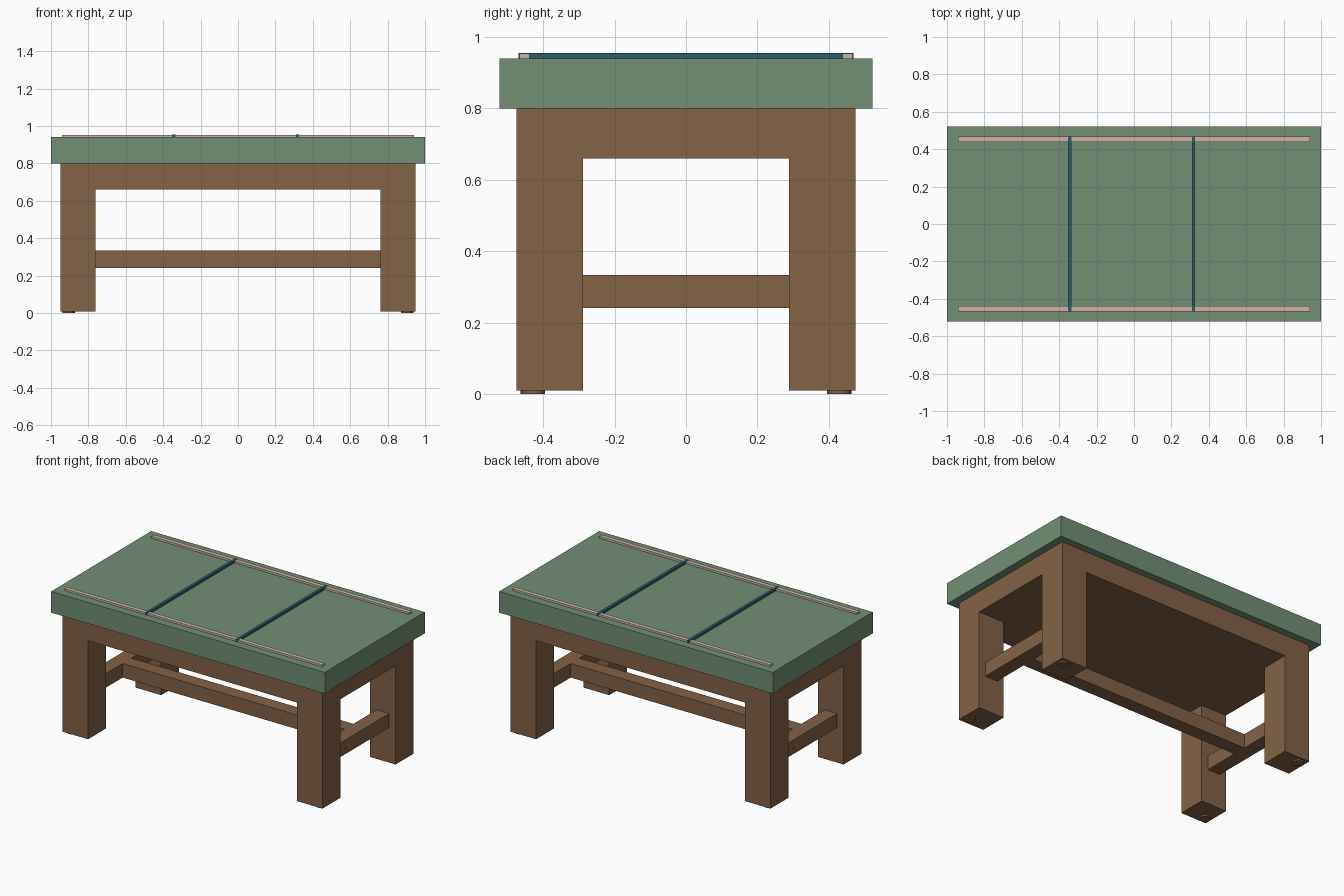
import bpy
import bmesh
from mathutils import Matrix, Vector

cube = bpy.data.objects.get("Cube")
if cube:
    bpy.data.objects.remove(cube, do_unlink=True)


def make_material(name, rgb):
    mat = bpy.data.materials.new(name)
    mat.use_nodes = True
    color = (*rgb, 1)
    mat.diffuse_color = color
    mat.node_tree.nodes["Principled BSDF"].inputs["Base Color"].default_value = color
    return mat


wood = make_material("brown wood", (0.227, 0.122, 0.063))
green = make_material("green top", (0.168, 0.275, 0.178))
pale = make_material("pale rail", (0.60, 0.47, 0.38))
blue = make_material("dark blue strip", (0.026, 0.110, 0.138))


def finish(name, bm, mat):
    mesh = bpy.data.meshes.new(name)
    bm.to_mesh(mesh)
    bm.free()
    mesh.materials.append(mat)
    obj = bpy.data.objects.new(name, mesh)
    bpy.context.collection.objects.link(obj)
    return obj


def box(name, low, high, mat):
    low, high = Vector(low), Vector(high)
    bm = bmesh.new()
    place = Matrix.Translation((low + high) / 2) @ Matrix.Diagonal((*(high - low), 1))
    bmesh.ops.create_cube(bm, size=1, matrix=place)
    return finish(name, bm, mat)


def disc(name, center, radius, height, mat):
    bm = bmesh.new()
    bmesh.ops.create_cone(bm, cap_ends=True, segments=24, radius1=radius, radius2=radius,
                          depth=height, matrix=Matrix.Translation(center))
    return finish(name, bm, mat)


# Tabletop and the solid frame below it
box("tabletop", (-1, -0.522, 0.80), (1, 0.522, 0.94), green)
box("apron", (-0.95, -0.475, 0.66), (0.95, 0.475, 0.80), wood)

# Legs with round glides
for sx, side in ((1, "left"), (-1, "right")):
    for sy, end in ((-1, "front"), (1, "back")):
        xs = sorted((sx * 0.763, sx * 0.95))
        ys = sorted((sy * 0.288, sy * 0.475))
        box(f"{end}_{side}_leg", (xs[0], ys[0], 0.009), (xs[1], ys[1], 0.66), wood)
        disc(f"{end}_{side}_foot", (sx * 0.905, sy * 0.429, 0.005), 0.034, 0.01, wood)

    # Side stretcher between the legs
    x = sx * 0.857
    box(f"{side}_stretcher", (x - 0.046, -0.288, 0.24), (x + 0.046, 0.288, 0.333), wood)

# Long centre stretcher
box("centre_stretcher", (-0.811, -0.046, 0.24), (0.811, 0.046, 0.333), wood)

# Pale rails along the long edges
for sy, end in ((-1, "front"), (1, "back")):
    y = sy * 0.453
    box(f"{end}_rail", (-0.942, y - 0.014, 0.94), (0.942, y + 0.014, 0.953), pale)

# Blue strips across the top
for x, side in ((0.318, "left"), (-0.343, "right")):
    box(f"{side}_strip", (x - 0.009, -0.469, 0.94), (x + 0.009, 0.469, 0.955), blue)
